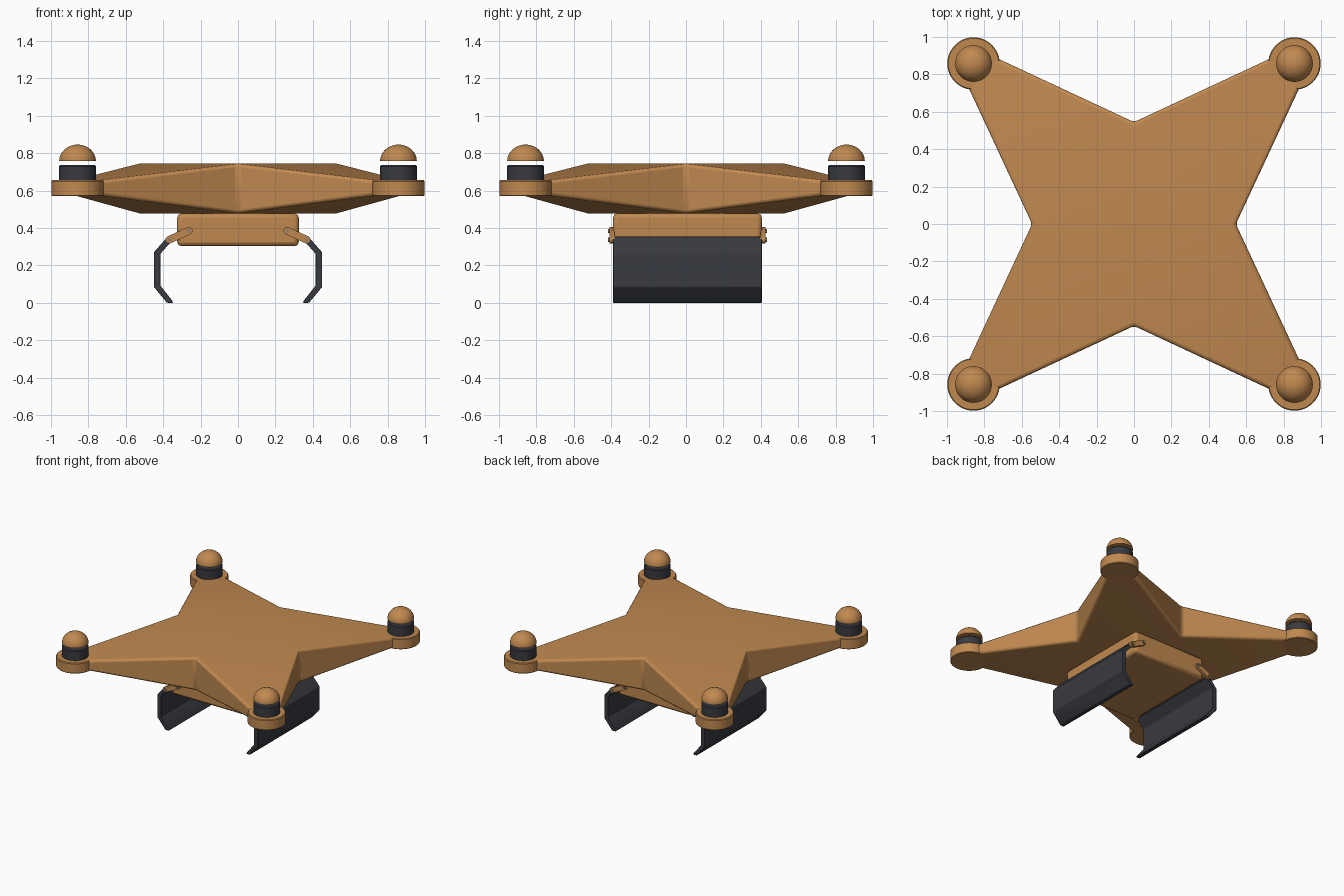
import bpy, bmesh
from math import radians, sin, cos, pi, atan2, hypot
from mathutils import Matrix, Vector

if "Cube" in bpy.data.objects:
    bpy.data.objects.remove(bpy.data.objects["Cube"])


def material(name, color):
    m = bpy.data.materials.new(name)
    m.diffuse_color = color
    m.use_nodes = True
    m.node_tree.nodes["Principled BSDF"].inputs["Base Color"].default_value = m.diffuse_color
    return m


ORANGE = material("orange", (0.53, 0.25, 0.08, 1))
DARK = material("dark_grey", (0.04, 0.043, 0.052, 1))
STEEL = material("steel", (0.3, 0.22, 0.14, 1))


def finish(name, bm, mat, bevel=0, segments=2, angle=30):
    bmesh.ops.recalc_face_normals(bm, faces=bm.faces)
    me = bpy.data.meshes.new(name)
    bm.to_mesh(me)
    bm.free()
    ob = bpy.data.objects.new(name, me)
    bpy.context.collection.objects.link(ob)
    me.materials.append(mat)
    if bevel:
        mod = ob.modifiers.new("bevel", 'BEVEL')
        mod.width, mod.segments = bevel, segments
        mod.limit_method, mod.angle_limit = 'ANGLE', radians(angle)
    bpy.ops.object.select_all(action='DESELECT')
    ob.select_set(True)
    bpy.context.view_layer.objects.active = ob
    bpy.ops.object.shade_smooth_by_angle(angle=radians(35))
    return ob


def prism(name, profile, y0, y1, mat, bevel=0):
    """Extrude an x-z profile along y."""
    bm = bmesh.new()
    face = bm.faces.new([bm.verts.new((x, y0, z)) for x, z in profile])
    ext = bmesh.ops.extrude_face_region(bm, geom=[face])
    verts = [v for v in ext["geom"] if isinstance(v, bmesh.types.BMVert)]
    bmesh.ops.translate(bm, verts=verts, vec=(0, y1 - y0, 0))
    return finish(name, bm, mat, bevel)


def lathe(name, profile, x, y, mat, steps=48):
    """Spin an r-z profile around a vertical axis at x, y."""
    bm = bmesh.new()
    vs = [bm.verts.new((r, 0, z)) for r, z in profile]
    edges = [bm.edges.new(p) for p in zip(vs, vs[1:])]
    bmesh.ops.spin(bm, geom=vs + edges, cent=(0, 0, 0), axis=(0, 0, 1),
                   angle=2 * pi, steps=steps)
    bmesh.ops.remove_doubles(bm, verts=bm.verts, dist=1e-4)
    bmesh.ops.translate(bm, verts=bm.verts, vec=(x, y, 0))
    return finish(name, bm, mat)


# Star-shaped body: flat diamond centre with four tapering arms
bm = bmesh.new()
outline = []
for k in range(4):
    rot = Matrix.Rotation(k * pi / 2, 3, 'Z')
    for p, top, low in (((0.545, 0, 0), 0.745, 0.478),
                        ((0.89, 0.74, 0), 0.655, 0.575),
                        ((0.74, 0.89, 0), 0.655, 0.575)):
        q = rot @ Vector(p)
        outline.append((bm.verts.new((q.x, q.y, top)), bm.verts.new((q.x, q.y, low))))
for side in (0, 1):
    bm.faces.new([outline[i][side] for i in (0, 3, 6, 9)])
    for k in range(4):
        bm.faces.new([outline[(3 * k + j) % 12][side] for j in range(4)])
for i in range(12):
    a, b = outline[i], outline[(i + 1) % 12]
    bm.faces.new((a[0], b[0], b[1], a[1]))
finish("body", bm, ORANGE, 0.018, 3)

# Motor pads, motors and dome caps
pad = [(0, 0.57), (0.135, 0.57), (0.14, 0.575), (0.14, 0.65), (0.135, 0.656), (0, 0.656)]
motor = [(0, 0.64), (0.098, 0.64), (0.098, 0.73), (0.092, 0.737), (0, 0.737)]
dome = [(0, 0.758), (0.098, 0.758)] + [
    (0.098 * cos(i * pi / 24), 0.758 + 0.088 * sin(i * pi / 24)) for i in range(1, 12)] + [(0, 0.846)]
for sx in (-1, 1):
    for sy in (-1, 1):
        x, y = sx * 0.858, sy * 0.858
        tag = ("back" if sy > 0 else "front") + ("_right" if sx > 0 else "_left")
        lathe(tag + "_motor_pad", pad, x, y, ORANGE)
        lathe(tag + "_motor", motor, x, y, DARK)
        lathe(tag + "_dome_cap", dome, x, y, ORANGE)

# Belly box
Y0, Y1 = -0.39, 0.405
prism("belly_box", [(-0.325, 0.303), (0.325, 0.303), (0.325, 0.478), (-0.325, 0.478)],
      Y0, Y1, ORANGE, 0.022)

# Landing skids with hinge links and pins
skid = [(0.375, 0.355), (0.45, 0.27), (0.45, 0.085), (0.382, 0.003), (0.372, 0.0),
        (0.348, 0.0), (0.35, 0.01), (0.415, 0.092), (0.415, 0.262), (0.355, 0.33)]
A, B = (0.263, 0.385), (0.368, 0.337)
ang = atan2(B[1] - A[1], B[0] - A[0])
length = hypot(B[0] - A[0], B[1] - A[1])


def arc(center, start, r=0.02, n=8):
    return [(center[0] + r * cos(start + i * pi / n), center[1] + r * sin(start + i * pi / n))
            for i in range(n + 1)]


link = arc(B, ang - pi / 2) + arc(A, ang + pi / 2)
for s, side in ((1, "right"), (-1, "left")):
    prism(side + "_skid", [(s * x, z) for x, z in skid], Y0, Y1, DARK, 0.003)
    for y0, y1, end in ((Y0 - 0.02, Y0 + 0.008, "front"), (Y1 - 0.008, Y1 + 0.02, "back")):
        prism(f"{end}_{side}_link", [(s * x, z) for x, z in link], y0, y1, ORANGE)
        for c, n in ((A, "inner"), (B, "outer")):
            pin = [(s * (c[0] + 0.011 * cos(i * pi / 8)), c[1] + 0.011 * sin(i * pi / 8))
                   for i in range(16)]
            prism(f"{end}_{side}_{n}_pin", pin, y0 - 0.008, y1 + 0.008, STEEL)
